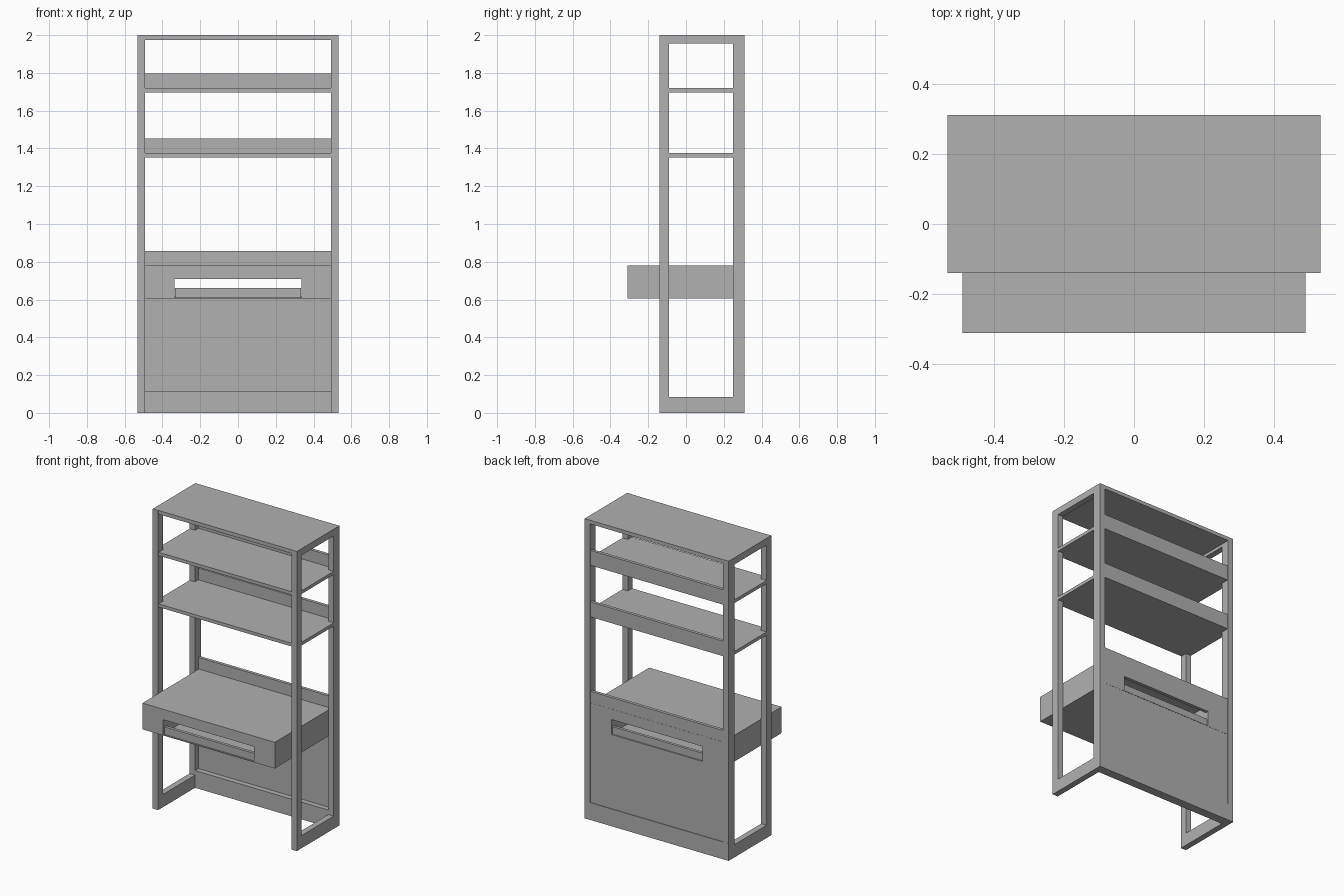
import bpy, bmesh
from mathutils import Vector

if "Cube" in bpy.data.objects:
    bpy.data.objects.remove(bpy.data.objects["Cube"])

grey = bpy.data.materials.new("dark_grey")
grey.diffuse_color = (0.44, 0.44, 0.44, 1)
grey.use_nodes = True
grey.node_tree.nodes["Principled BSDF"].inputs["Base Color"].default_value = grey.diffuse_color


def finish(name, bm):
    bmesh.ops.recalc_face_normals(bm, faces=bm.faces)
    mesh = bpy.data.meshes.new(name)
    bm.to_mesh(mesh)
    bm.free()
    mesh.materials.append(grey)
    obj = bpy.data.objects.new(name, mesh)
    bpy.context.collection.objects.link(obj)
    return obj


def box(name, x, y, z):
    """Box from (min, max) ranges."""
    bm = bmesh.new()
    bmesh.ops.create_cube(bm, size=1)
    lo, hi = Vector((x[0], y[0], z[0])), Vector((x[1], y[1], z[1]))
    for v in bm.verts:
        v.co = Vector([lo[i] + (v.co[i] + 0.5) * (hi[i] - lo[i]) for i in range(3)])
    return finish(name, bm)


def windowed_board(name, axis, depth, outer, hole):
    """Board with a rectangular window; axis is 'x' (yz plane) or 'y' (xz plane).
    outer and hole are (u0, u1, z0, z1)."""
    bm = bmesh.new()

    def loop(rect, d):
        u0, u1, z0, z1 = rect
        pts = [(u0, z0), (u1, z0), (u1, z1), (u0, z1)]
        return [bm.verts.new((d, u, z) if axis == 'x' else (u, d, z)) for u, z in pts]

    loops = [loop(outer, depth[0]), loop(outer, depth[1]),
             loop(hole, depth[1]), loop(hole, depth[0])]
    for a in range(4):
        b = (a + 1) % 4
        for i in range(4):
            j = (i + 1) % 4
            bm.faces.new((loops[a][i], loops[a][j], loops[b][j], loops[b][i]))
    return finish(name, bm)


W, IN, DESK = 0.532, 0.492, 0.489      # half widths: outer, between posts, desk
SLOT = (-0.335, 0.335, 0.61, 0.71)

# Side frames and the desk cheeks, mirrored left and right
for side, s in (("left", -1), ("right", 1)):
    def span(a, b):
        return tuple(sorted((s * a, s * b)))
    windowed_board(f"{side}_side_frame", 'x', span(IN, W),
                   (-0.14, 0.31, 0, 2), (-0.09, 0.25, 0.085, 1.955))
    box(f"{side}_desk_cheek", span(0.465, DESK), (-0.285, 0.285), (0.605, 0.755))
    box(f"{side}_desk_divider", span(0.335, 0.355), (-0.285, 0.285), (0.61, 0.755))
    # Shelf ends resting between the posts
    for n, z in (("lower", 1.353), ("upper", 1.697)):
        box(f"{side}_{n}_shelf_end", span(IN, W), (-0.09, 0.25), (z, z + 0.022))

# Top board
box("top_board", (-IN, IN), (-0.138, 0.31), (1.975, 2))

# Shelves with their back rails
for n, z in (("lower", 1.353), ("upper", 1.697)):
    box(f"{n}_shelf", (-IN, IN), (-0.135, 0.285), (z, z + 0.022))
    box(f"{n}_shelf_back_rail", (-IN, IN), (0.285, 0.306), (z, z + 0.1))

# Back panel: board below the desk, upstand above, plinth along the floor
box("back_panel", (-IN, IN), (0.285, 0.306), (0.115, 0.605))
box("upstand", (-IN, IN), (0.285, 0.306), (0.78, 0.857))
box("plinth", (-W, W), (0.25, 0.3102), (0, 0.115))

# Desk box: top, slotted front and back, underside
box("desk_top", (-DESK, DESK), (-0.31, 0.285), (0.755, 0.78))
windowed_board("desk_front", 'y', (-0.31, -0.285), (-DESK, DESK, 0.605, 0.755), SLOT)
windowed_board("desk_back", 'y', (0.285, 0.307), (-DESK, DESK, 0.605, 0.78), SLOT)
box("desk_underside", (-0.465, 0.465), (-0.285, 0.285), (0.605, 0.615))

# Low tray walls standing in the desk slots
box("tray_front", (-0.333, 0.333), (-0.301, -0.281), (0.61, 0.66))
box("tray_back", (-0.333, 0.333), (0.279, 0.298), (0.61, 0.66))
